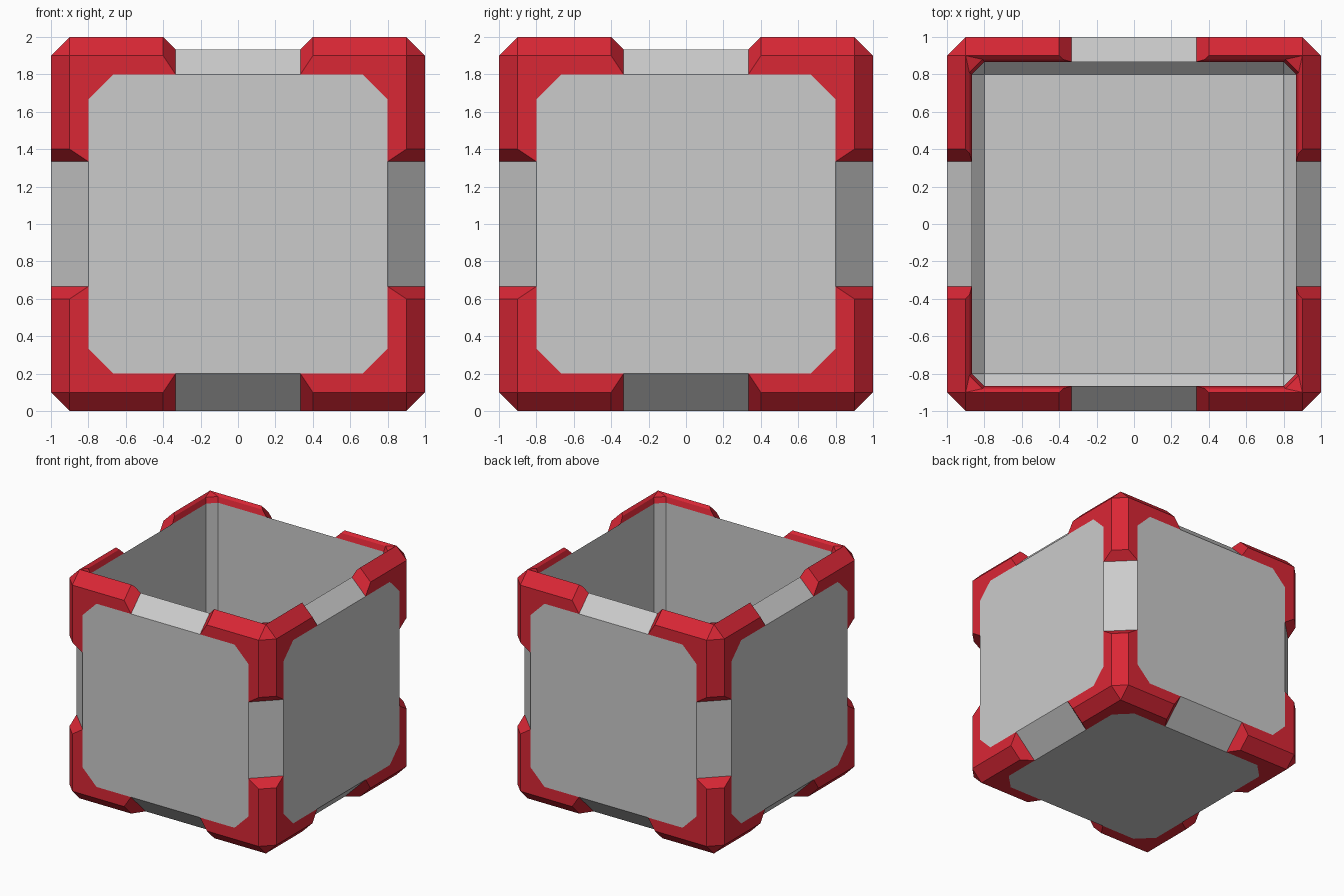
import bpy, bmesh
from itertools import product

if "Cube" in bpy.data.objects:
    bpy.data.objects.remove(bpy.data.objects["Cube"])

# Key distances from the box centre (half size is 1)
T = 1 / 3          # where corner guards meet the panels' edge strips
C = 2 / 3          # start of the panel corner cut
W = 0.867          # inner wall
R = 1.8 - W        # height where the edge strip meets the inner wall
GREY, RED = 0, 1

bm = bmesh.new()


def face(points, mat):
    f = bm.faces.new([bm.verts.new((x, y, z + 1)) for x, y, z in points])
    f.material_index = mat


def put(sign, axes, rows):
    """Place rows of values on the given axes, mirrored into one octant."""
    out = []
    for row in rows:
        p = [0, 0, 0]
        for a, v in zip(axes, row):
            p[a] = sign[a] * v
        out.append(p)
    return out


# Outer panels: five squares with cut corners (the top is open)
quadrant = [(0.8, T), (0.8, C), (C, 0.8), (T, 0.8)]
outline = []
for su, sv in ((1, 1), (-1, 1), (-1, -1), (1, -1)):
    part = [(u * su, v * sv) for u, v in quadrant]
    outline += part if su * sv > 0 else part[::-1]
for a in range(3):
    u, v = [i for i in range(3) if i != a]
    for side in (-1, 1):
        if a == 2 and side == 1:
            continue
        face(put((1, 1, 1), (a, u, v), [(side, p, q) for p, q in outline]), GREY)

for s in product((-1, 1), repeat=3):
    top = s[2] > 0
    # Red corner guard: flat pads on each side
    for a in range(3):
        if a == 2 and top:
            continue
        u, v = [i for i in range(3) if i != a]
        pad = [(0.8, T), (0.9, 0.4), (0.9, 0.9), (0.4, 0.9), (T, 0.8), (C, 0.8), (0.8, C)]
        face(put(s, (a, u, v), [(1, p, q) for p, q in pad]), RED)
    # Red corner guard: tip
    face(put(s, (0, 1, 2), [(1, .9, .9), (.9, 1, .9), (.9, .9, 1)]), RED)
    # Bevelled arms, sloped arm ends and grey edge strips
    for e in range(3):
        f, g = [i for i in range(3) if i != e]
        rim = top and e != 2
        axes = (e, f, g)
        face(put(s, axes, [(.4, 1, .9), (.9, 1, .9), (.9, .9, 1), (.4, .9, 1)]), RED)
        end = [(T, 1, .8), (.4, 1, .9), (.4, .9, 1)]
        end += [(.38, .88, .98), (T, W, R)] if rim else [(T, .8, 1)]
        face(put(s, axes, end), RED)
        if s[e] > 0:
            q = (W, R) if rim else (.8, 1)
            face(put(s, axes, [(T, 1, .8), (-T, 1, .8), (-T, *q), (T, *q)]), GREY)
        # Inner lip of the guards on the open rim
        if rim:
            face(put(s, axes, [(.4, .9, 1), (.9, .9, 1), (.81, .88, .98), (.38, .88, .98)]), RED)
            face(put(s, axes, [(.38, .88, .98), (.81, .88, .98), (.8, W, R), (T, W, R)]), RED)
    if top:
        xyz = (0, 1, 2)
        face(put(s, xyz, [(.9, .9, 1), (.81, .88, .98), (.88, .81, .98)]), RED)
        face(put(s, xyz, [(.81, .88, .98), (.88, .81, .98), (W, .8, R), (.8, W, R)]), RED)
        # Inside: bevelled vertical corner and its foot
        face(put(s, xyz, [(W, .8, R), (.8, W, R), (.8, W, -.8), (W, .8, -.8)]), GREY)
        face(put(s, xyz, [(W, .8, -.8), (.8, W, -.8), (.8, .8, -W)]), GREY)

# Inside: four walls with a bevel down to the floor
for e, f in ((0, 1), (1, 0)):
    for side in (-1, 1):
        w = side * W
        wall = [(-.8, w, -.8), (.8, w, -.8), (.8, w, R), (T, w, R), (-T, w, R), (-.8, w, R)]
        face(put((1, 1, 1), (e, f, 2), wall), GREY)
        skirt = [(-.8, w, -.8), (.8, w, -.8), (.8, side * .8, -W), (-.8, side * .8, -W)]
        face(put((1, 1, 1), (e, f, 2), skirt), GREY)
face([(-.8, -.8, -W), (.8, -.8, -W), (.8, .8, -W), (-.8, .8, -W)], GREY)

bmesh.ops.remove_doubles(bm, verts=bm.verts, dist=0.0005)
bmesh.ops.recalc_face_normals(bm, faces=bm.faces)

# Split the closed shell into the grey box and the red guards
red = bpy.data.materials.new("red_guard")
red.diffuse_color = (0.7, 0.02, 0.036, 1)
red.use_nodes = True
red.node_tree.nodes["Principled BSDF"].inputs["Base Color"].default_value = red.diffuse_color
for name, mat in (("box_panels", GREY), ("corner_guards", RED)):
    part = bm.copy()
    bmesh.ops.delete(part, geom=[f for f in part.faces if f.material_index != mat], context='FACES')
    for f in part.faces:
        f.material_index = 0
    mesh = bpy.data.meshes.new(name)
    part.to_mesh(mesh)
    part.free()
    if mat == RED:
        mesh.materials.append(red)
    bpy.context.collection.objects.link(bpy.data.objects.new(name, mesh))
bm.free()
